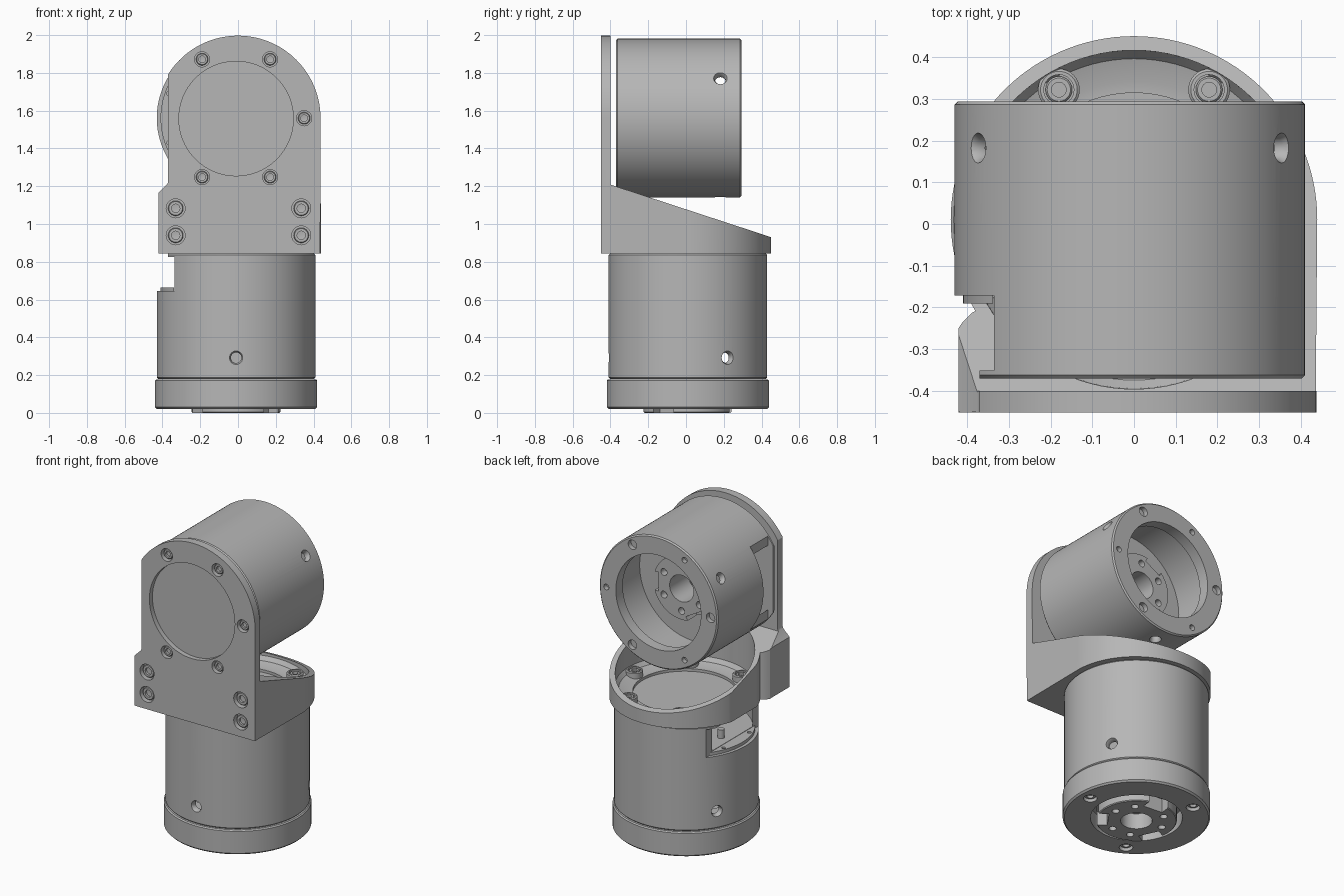
import bpy, bmesh
from math import radians, cos, sin, pi
from mathutils import Matrix, Vector

if "Cube" in bpy.data.objects:
    bpy.data.objects.remove(bpy.data.objects["Cube"])

GREY = (0.47, 0.47, 0.47, 1)
metal = bpy.data.materials.new("machined grey")
metal.use_nodes = True
metal.diffuse_color = GREY
metal.node_tree.nodes["Principled BSDF"].inputs["Base Color"].default_value = GREY


def make(name, bm, matrix=None):
    bmesh.ops.recalc_face_normals(bm, faces=bm.faces)
    if matrix:
        bm.transform(matrix)
    mesh = bpy.data.meshes.new(name)
    bm.to_mesh(mesh)
    bm.free()
    mesh.materials.append(metal)
    ob = bpy.data.objects.new(name, mesh)
    bpy.context.collection.objects.link(ob)
    return ob


def lathe(name, profile, steps=96, matrix=None):
    """Closed solid turned around z from (radius, height) points."""
    bm = bmesh.new()
    vs = [bm.verts.new((r, 0, z)) for r, z in profile]
    es = [bm.edges.new((a, b)) for a, b in zip(vs, vs[1:])]
    bmesh.ops.spin(bm, geom=vs + es, cent=(0, 0, 0), axis=(0, 0, 1),
                   angle=2 * pi, steps=steps, use_merge=True)
    bmesh.ops.remove_doubles(bm, verts=bm.verts, dist=1e-5)
    return make(name, bm, matrix)


def prism(name, outline, low, high, matrix=None):
    bm = bmesh.new()
    face = bm.faces.new([bm.verts.new((x, y, low)) for x, y in outline])
    ext = bmesh.ops.extrude_face_region(bm, geom=[face])["geom"]
    bmesh.ops.translate(bm, vec=(0, 0, high - low),
                        verts=[v for v in ext if isinstance(v, bmesh.types.BMVert)])
    return make(name, bm, matrix)


def rod(name, r, low, high, matrix=None, steps=32):
    return lathe(name, [(0, low), (r, low), (r, high), (0, high)], steps, matrix)


def box(lo, hi, matrix=None):
    return prism("cutter", [(lo[0], lo[1]), (hi[0], lo[1]), (hi[0], hi[1]), (lo[0], hi[1])],
                 lo[2], hi[2], matrix)


def arc(cx, cy, r, a, b, n=72):
    return [(cx + r * cos(radians(a + (b - a) * i / n)),
             cy + r * sin(radians(a + (b - a) * i / n))) for i in range(n + 1)]


def combine(ob, others, operation="DIFFERENCE"):
    for other in others:
        mod = ob.modifiers.new("shape", "BOOLEAN")
        mod.operation, mod.solver, mod.object = operation, "EXACT", other
    dg = bpy.context.evaluated_depsgraph_get()
    mesh = bpy.data.meshes.new_from_object(ob.evaluated_get(dg))
    ob.modifiers.clear()
    ob.data = mesh
    for other in others:
        bpy.data.objects.remove(other)


def at(x, y, z=0):
    return Matrix.Translation((x, y, z))


def turn(deg):
    return Matrix.Rotation(radians(deg), 4, "Z")


def polar(r, deg, z=0):
    return at(r * cos(radians(deg)), r * sin(radians(deg)), z)


def screw(name, r, matrix):
    """Socket head: z points out of the surface, top at zero."""
    lathe(name, [(0, -.03), (r, -.03), (r, -.004), (r - .004, 0), (r * .55, 0),
                 (r * .55, -.015), (0, -.018)], 24, matrix)


# Frame mapping local z to -y, used by everything facing the front
FRONT = Matrix.Rotation(radians(90), 4, "X")


def drive_module(name, place):
    """Turned housing: open bore at z = 0, closed end at the top."""
    body = lathe(name + "_housing", [
        (0, .664), (.412, .664), (.42, .656), (.42, .008), (.412, 0), (.302, 0), (.302, .07),
        (.385, .07), (.385, .36), (.2, .36), (.2, .235), (.085, .235), (.085, .42), (0, .42)], 128)
    # side opening into the hollow connector compartment
    cuts = [box((-.6, -.5, .465), (-.325, .5, .645)),
            box((-.6, -.5, .6), (-.36, .5, .7)),
            rod("cutter", .385, .485, .645, None, 96)]
    for a in (-90, 30, 150):
        spin = turn(a) @ at(0, 0, .112) @ Matrix.Rotation(pi / 2, 4, "Y")
        cuts.append(lathe("cutter", [(0, .3), (.028, .3), (.028, .405), (.036, .42),
                                     (.036, .5), (0, .5)], 24, spin))
    for i in range(6):
        cuts.append(rod("cutter", .018 if i % 2 == 0 else .03, -.1, .03, polar(.37, 60 * i)))
        cuts.append(rod("cutter", .022, .1, .28, polar(.145, 60 * i + 30), 16))
    for a in (0, 120, 240):
        cuts.append(box((.165, -.06, .2), (.25, .06, .33), turn(a)))
    combine(body, cuts)
    lip = prism(name + "_shelf", arc(0, 0, .40, 145, 215, 24), .455, .485)
    combine(lip, [rod("cutter", .012, .475, .5, at(-.355, s * .13), 16) for s in (-1, 1)])
    pin = rod(name + "_pin", .02, .48, .54, at(-.26, .02), 20)
    for ob in (body, lip, pin):
        ob.data.transform(place)


drive_module("lower", at(-.01, .01, .18))
drive_module("upper", at(-.01, .294, 1.561) @ FRONT)

# Base ring and output rotor
centre = at(-.01, .01)
base = lathe("base_ring", [(0, .178), (.422, .178), (.429, .171), (.429, .03), (.419, .02),
                           (.267, .02), (.267, .12), (0, .12)], 128, centre)
combine(base, [rod("cutter", .04, -.1, .06, centre @ polar(.35, a)) for a in (0, 120, 240)])
for a in (0, 120, 240):
    screw("base_screw", .035, centre @ polar(.35, a, .035) @ Matrix.Rotation(pi, 4, "X"))
rotor = lathe("output_rotor", [(0, 0), (.23, 0), (.235, .005), (.235, .125), (0, .125)], 96, centre)
slots = [rod("cutter", .092, -.1, .1, centre, 48)]
for a in (-35, 85, 205):
    slots.append(box((.165, -.065, -.1), (.3, .065, .09), centre @ turn(a)))
    for d in (38, 82):
        slots.append(rod("cutter", .022, -.1, .05, centre @ polar(.165, a + d), 20))
combine(rotor, slots)

# Bracket cradle: round-backed block, sloped on top and hollowed out
back = [(max(x, -.42), y) for x, y in arc(0, .01, .439, 0, 210)]
cradle = prism("bracket_cradle", [(-.42, -.45), (.435, -.45)] + back
               + [(-.39, -.215), (-.41, -.235), (-.42, -.25)], .845, 1.3)
side = Matrix(((0, 0, 1, 0), (1, 0, 0, 0), (0, 1, 0, 0), (0, 0, 0, 1)))
slope = prism("cutter", [(-.6, 1.21), (-.405, 1.21), (.45, .93), (.6, .88), (.6, 1.6), (-.6, 1.6)],
              -.7, .7, side)
corner = prism("cutter", [(-.5, 1.085), (-.3, 1.285), (-.5, 1.285)], -.6, .6, FRONT)
hollow = lathe("cutter", [(0, .885), (.33, .885), (.385, .9), (.405, .925), (.408, 1.5),
                          (0, 1.5)], 96, at(0, .01))
recess = rod("cutter", .303, .868, 1, at(0, .01), 96)
combine(cradle, [slope, corner, hollow, recess])
SCREWS = (0, 60, 120, 240, 300)
for a in SCREWS:
    place = at(0, .01) @ polar(.36, a)
    lathe("cradle_boss", [(0, .86), (.05, .86), (.05, .92), (.044, .925), (.036, .925),
                          (.036, .905), (0, .905)], 32, place)
    screw("cradle_screw", .032, place @ at(0, 0, .92))

# Bracket front plate: round top, recessed disc and counterbored screws
plate = prism("bracket", [(-.41, .845), (.425, .845), (.435, .855)]
              + arc(0, 1.56, .437, 0, 148) + [(-.37, 1.22), (-.38, 1.2), (-.41, 1.175),
                                              (-.42, 1.16), (-.42, .855)], .40, .451, FRONT)
holes = [(Vector((-.01 + .36 * cos(radians(a)), 1.56 + .36 * sin(radians(a)))), .04)
         for a in SCREWS]
holes += [(Vector((x, z)), .05) for x in (-.33, .335) for z in (.94, 1.083)]
cutters = [rod("cutter", .303, .42, .6, FRONT @ at(-.01, 1.558), 96)]
for p, r in holes:
    cutters.append(rod("cutter", r, .415, .6, FRONT @ at(p.x, p.y)))
    screw("plate_screw", r * .8, FRONT @ at(p.x, p.y, .438))
# the cradle shares the front face, so counterbore it too, then join both
combine(cradle, [rod("cutter", r, .415, .6, FRONT @ at(p.x, p.y)) for p, r in holes[5:]])
combine(plate, cutters)
cradle.data.transform(at(0, .001))
combine(plate, [cradle], "UNION")

for ob in bpy.context.collection.objects:
    if ob.type == "MESH" and ob.data.materials and ob.data.materials[0] == metal:
        ob.data.shade_smooth()
        ob.data.set_sharp_from_angle(angle=radians(28))
